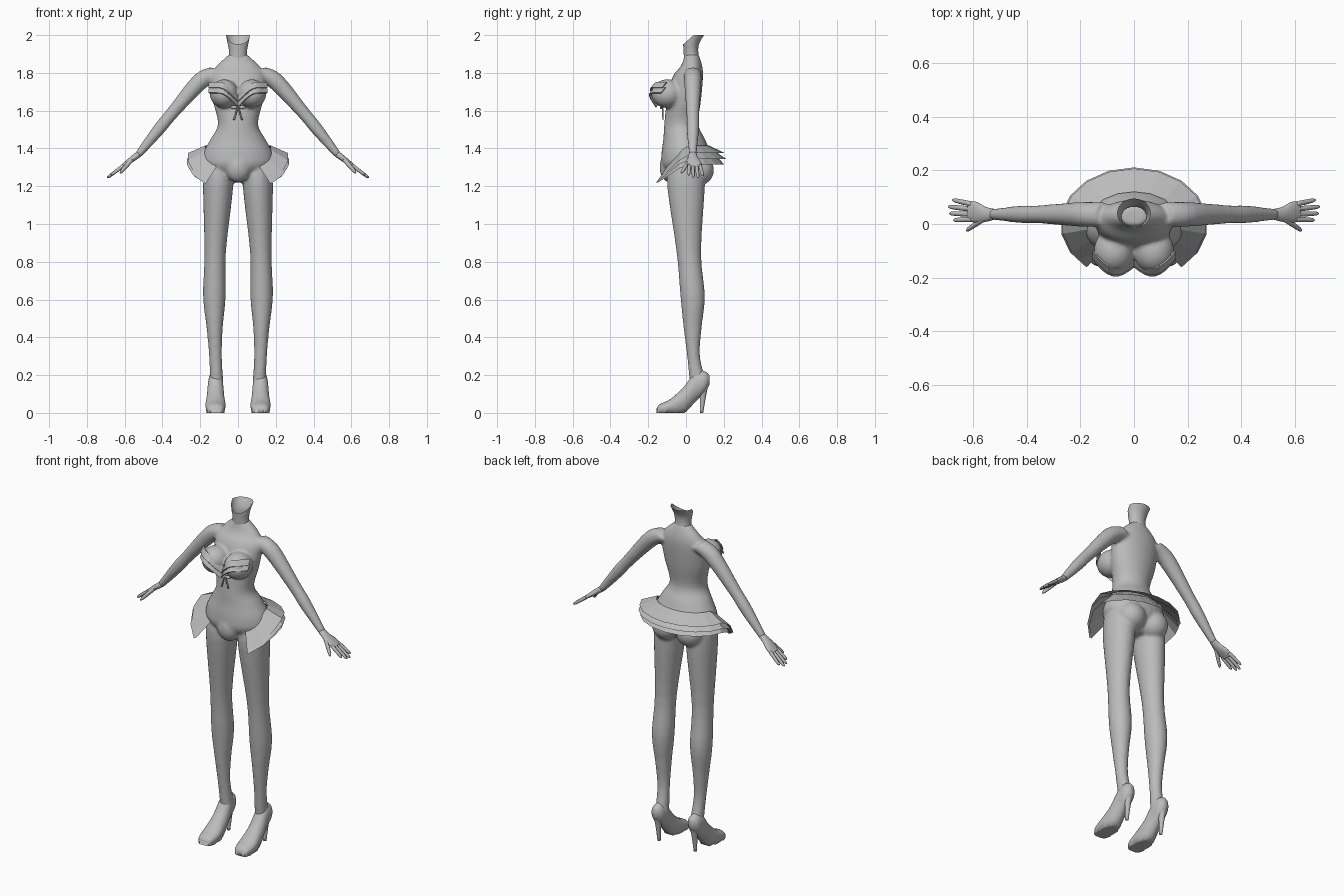
import bpy, bmesh
from math import sin, cos, pi, radians
from mathutils import Vector, Matrix

cube = bpy.data.objects.get("Cube")
if cube:
    bpy.data.objects.remove(cube, do_unlink=True)

GREY = (0.5, 0.5, 0.5, 1)
grey = bpy.data.materials.new("plain_grey")
grey.use_nodes = True
grey.diffuse_color = GREY
grey.node_tree.nodes["Principled BSDF"].inputs["Base Color"].default_value = GREY
X, Y, Z = Vector((1, 0, 0)), Vector((0, 1, 0)), Vector((0, 0, 1))


def smooth_rows(rows, steps=4):
    """Add rows between the given ones along a smooth curve."""
    rows = [Vector(row) for row in rows]
    padded = [rows[0], *rows, rows[-1]]
    result = []
    for before, start, end, after in zip(padded, padded[1:], padded[2:], padded[3:]):
        tangent_in, tangent_out = (end - before) / 2, (after - start) / 2
        for step in range(steps):
            t = step / steps
            ease = t * t * (3 - 2 * t)
            result.append(start.lerp(end, ease) + tangent_in * t * (1 - t) ** 2
                          - tangent_out * t * t * (1 - t))
    return result + [rows[-1]]


def loft(bm, rows, u, v, sides=20, caps=True):
    """Skin ellipses; each row is centre x, y, z, radius along u, radius along v."""
    angles = [2 * pi * i / sides for i in range(sides)]
    loops = []
    for x, y, z, ru, rv in smooth_rows(rows):
        centre = Vector((x, y, z))
        loops.append([bm.verts.new(centre + u * ru * cos(a) + v * rv * sin(a)) for a in angles])
    for lower, upper in zip(loops, loops[1:]):
        for i in range(sides):
            bm.faces.new((lower[i - 1], lower[i], upper[i], upper[i - 1]))
    if caps:
        bm.faces.new(loops[0])
        bm.faces.new(loops[-1])
    return [vert for loop in loops for vert in loop]


def ball(bm, centre, radii):
    matrix = Matrix.Translation(centre) @ Matrix.Diagonal((*radii, 1))
    bmesh.ops.create_uvsphere(bm, u_segments=24, v_segments=16, radius=1, matrix=matrix)


def mirror(bm):
    copy = bmesh.ops.duplicate(bm, geom=bm.verts[:] + bm.edges[:] + bm.faces[:])["geom"]
    verts = [item for item in copy if isinstance(item, bmesh.types.BMVert)]
    bmesh.ops.scale(bm, vec=(-1, 1, 1), verts=verts)


def finish(name, bm, smooth=True):
    bmesh.ops.recalc_face_normals(bm, faces=bm.faces[:])
    mesh = bpy.data.meshes.new(name)
    bm.to_mesh(mesh)
    bm.free()
    mesh.materials.append(grey)
    for polygon in mesh.polygons:
        polygon.use_smooth = smooth
    ob = bpy.data.objects.new(name, mesh)
    bpy.context.collection.objects.link(ob)
    return ob


# Leg: height, centre depth, half width, half depth, bowed slightly outward
body = bmesh.new()
leg = [(0.15, 0.065, 0.036, 0.045), (0.3, 0.04, 0.034, 0.034), (0.45, 0.035, 0.043, 0.048),
       (0.62, 0.035, 0.06, 0.065), (0.85, 0.015, 0.057, 0.065), (1.2, 0, 0.08, 0.1),
       (1.32, 0, 0.07, 0.09)]
loft(body, [(0.105 + 0.02 * max(0, sin(pi * z / 1.2)), y, z, width, depth)
            for z, y, width, depth in leg], X, Y)

# Arm: sideways position, height, radius
arm = [(0.11, 1.8, 0.045), (0.2, 1.755, 0.046), (0.35, 1.585, 0.034), (0.42, 1.5, 0.033),
       (0.53, 1.365, 0.02)]
loft(body, [(x, 0.036, z, r, r) for x, z, r in arm], Y, (X + Z).normalized())

# Bust and seat
ball(body, (0.074, -0.1, 1.69), (0.076, 0.084, 0.076))
ball(body, (0.078, 0.07, 1.285), (0.08, 0.078, 0.08))
mirror(body)

# Torso: height, centre depth, half width, half depth
torso = [(1.22, 0, 0.04, 0.06), (1.3, 0, 0.175, 0.125), (1.37, 0, 0.186, 0.13),
         (1.45, -0.01, 0.145, 0.11), (1.53, -0.025, 0.106, 0.09), (1.66, -0.01, 0.135, 0.09),
         (1.78, 0.01, 0.145, 0.08), (1.84, 0.03, 0.11, 0.055), (1.9, 0.03, 0.045, 0.036)]
loft(body, [(0, y, z, width, depth) for z, y, width, depth in torso], X, Y, 32)
ball(body, (0, -0.085, 1.3), (0.07, 0.055, 0.08))
body = finish("body", body)
fuse = body.modifiers.new("fuse", "REMESH")
fuse.mode = "VOXEL"
fuse.voxel_size = 0.008
fuse.use_smooth_shade = True
soften = body.modifiers.new("soften", "SMOOTH")
soften.factor, soften.iterations = 0.5, 8

# Neck: open rim, cut lower at the front
neck = bmesh.new()
verts = loft(neck, [(0, 0.034, 1.86, 0.057, 0.044), (0, 0.027, 1.9, 0.047, 0.039),
                    (0, 0.027, 1.95, 0.053, 0.041), (0, 0.04, 2, 0.063, 0.055)],
             X, Y, 24, caps=False)
for vert in verts:
    front = max(0, 0.04 - vert.co.y) / 0.055
    vert.co.z -= max(0, vert.co.z - 1.93) * 0.7 * front
finish("neck", neck)

# Hands: flat palm, four fingers and a thumb
hands = bmesh.new()
along, thick = Vector((0.8, 0, -0.6)), Vector((0.6, 0, 0.8))
wrist = Vector((0.525, 0.036, 1.37))
palm = [(0, 0, 0.021, 0.017), (0.035, 0, 0.028, 0.016), (0.08, 0.008, 0.039, 0.013),
        (0.115, 0.01, 0.036, 0.009)]
loft(hands, [(*(wrist + along * reach + Y * shift), width, depth)
             for reach, shift, width, depth in palm], Y, thick, 16)


def finger(root, tip, radius):
    rows = [(*root.lerp(tip, t), radius * taper, radius * taper)
            for t, taper in ((0, 1), (0.6, 0.9), (0.9, 0.7), (1, 0.2))]
    loft(hands, rows, Y, thick, 8)


for i, length in enumerate((0.19, 0.21, 0.205, 0.185)):
    spread = 1.5 - i
    finger(wrist + along * 0.1 + Y * (0.01 + 0.019 * spread),
           wrist + along * length + Y * (0.016 + 0.025 * spread), 0.01)
finger(wrist + along * 0.04 - Y * 0.015, wrist + along * 0.14 - Y * 0.06 - thick * 0.02, 0.012)
mirror(hands)
finish("hands", hands)

# Shoes: pointed pump from toe to heel, with flat ball and thin heel
shoes = bmesh.new()
FOOT = 0.119
pump = [(-0.157, 0, 0.02, 0.02), (-0.14, 0, 0.045, 0.042), (-0.08, 0, 0.075, 0.054),
        (-0.01, 0, 0.14, 0.048), (0.05, 0.06, 0.22, 0.041), (0.1, 0.11, 0.22, 0.036),
        (0.124, 0.15, 0.2, 0.016)]
verts = loft(shoes, [(FOOT, y, (low + top) / 2, width, (top - low) / 2)
                     for y, low, top, width in pump], X, Z)
for vert in verts:
    if vert.co.y < 0 and vert.co.z < 0.02:
        vert.co.z = 0
loft(shoes, [(FOOT, 0.092, 0.16, 0.03, 0.03), (FOOT, 0.09, 0.1, 0.017, 0.018),
             (FOOT, 0.082, 0, 0.009, 0.009)], X, Y, 12)
mirror(shoes)
finish("shoes", shoes)


def cloth(name, inner, outer, thickness=0):
    """Strip between two half paths, continued on the other side."""
    bm = bmesh.new()
    for side in (1, -1):
        rails = [[bm.verts.new((x * side, y, z)) for x, y, z in path] for path in (inner, outer)]
        a, b = rails
        for i in range(len(a) - 1):
            bm.faces.new((a[i], a[i + 1], b[i + 1], b[i]))
    bmesh.ops.remove_doubles(bm, verts=bm.verts[:], dist=0.0005)
    ob = finish(name, bm, smooth=False)
    if thickness:
        ob.modifiers.new("thickness", "SOLIDIFY").thickness = thickness


# Skirt: three flared layers from the back round to an open front
SEGMENTS = 7
for name, lift, spread in (("top", 0.03, 1), ("middle", 0, 1.02), ("lower", -0.03, 0.98)):
    waist, hem = [], []
    for i in range(SEGMENTS + 1):
        angle = radians(20 * i)
        dip = max(0, -cos(angle))
        fade = min(1, (SEGMENTS - i) / 3)
        waist.append((0.175 * sin(angle), 0.12 * cos(angle), 1.41 - 0.13 * dip + lift / 5))
        hem.append((0.27 * spread * sin(angle), 0.207 * spread * cos(angle),
                    1.345 - 0.17 * dip + lift * fade))
    cloth(name + "_skirt_layer", waist, hem)

# Bust frills: two bands along the sweetheart neckline
for name, drop in (("upper", 0), ("lower", 0.028)):
    top, low = [], []
    for i in range(9):
        t = i / 8
        x, y = 0.154 * t, 0.03 * t - 0.145 - 0.048 * sin(pi * t) - drop / 5
        z = 1.67 + 0.075 * sin(pi / 2 * min(1, 1.5 * t)) - drop
        top.append((x, y + 0.012, z + 0.008))
        low.append((x * 1.02, y - 0.012, z - 0.022))
    cloth(name + "_bust_frill", top, low, 0.006)

# Bow: two loops, short tails and a knot under the bust
bow = bmesh.new()
ball(bow, (0.022, -0.128, 1.618), (0.018, 0.007, 0.009))
loft(bow, [(0.004, -0.124, 1.61, 0.004, 0.004), (0.022, -0.122, 1.55, 0.005, 0.003)], X, Y, 8)
mirror(bow)
ball(bow, (0, -0.128, 1.616), (0.008, 0.01, 0.008))
finish("bow", bow)
